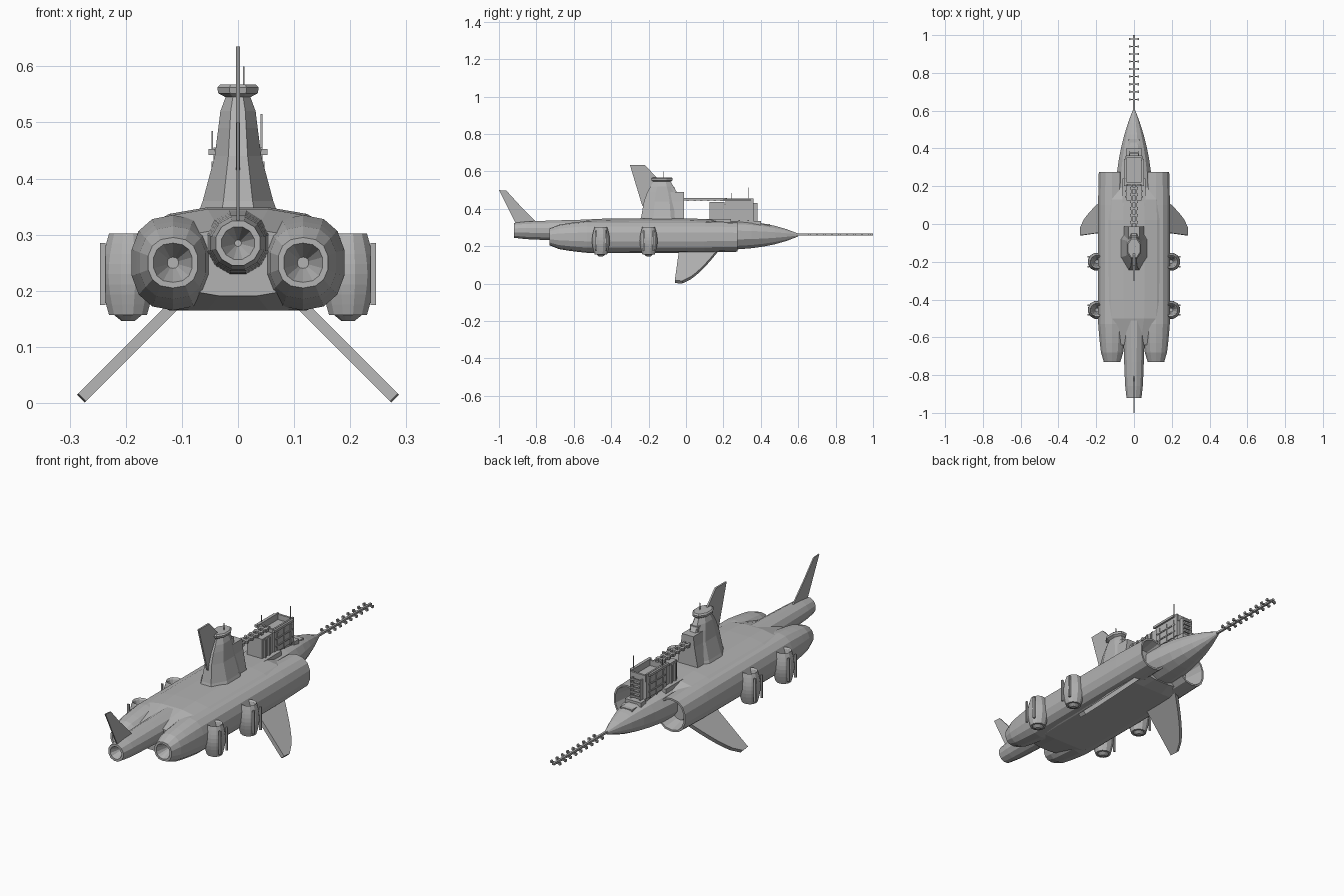
import bpy, bmesh
from math import sin, cos, pi, sqrt, copysign

cube = bpy.data.objects.get("Cube")
if cube:
    bpy.data.objects.remove(cube)

SIDES = (("left", 1), ("right", -1))
BELLY = .165
STEPS = [i / 8 for i in range(9)]


def material(name, level):
    colour = (level, level, level, 1)
    result = bpy.data.materials.new(name)
    result.use_nodes = True
    result.diffuse_color = colour
    result.node_tree.nodes["Principled BSDF"].inputs["Base Color"].default_value = colour
    return result


GREY = material("hull grey", .45)


def skin(name, loops):
    """Bridge equal-length point loops and cap both ends."""
    bm = bmesh.new()
    rows = [[bm.verts.new(point) for point in loop] for loop in loops]
    for lower, upper in zip(rows, rows[1:]):
        for i in range(len(lower)):
            bm.faces.new((lower[i - 1], lower[i], upper[i], upper[i - 1]))
    bm.faces.new(rows[0])
    bm.faces.new(rows[-1])
    bmesh.ops.recalc_face_normals(bm, faces=bm.faces)
    mesh = bpy.data.meshes.new(name)
    bm.to_mesh(mesh)
    bm.free()
    mesh.materials.append(GREY)
    bpy.context.collection.objects.link(bpy.data.objects.new(name, mesh))


def oval(wide, deep, sides, power=1):
    """Superellipse outline, squarer as the power drops."""
    angles = [2 * pi * (i + .5) / sides for i in range(sides)]
    return [(wide * copysign(abs(cos(a)) ** power, cos(a)),
             deep * copysign(abs(sin(a)) ** power, sin(a))) for a in angles]


def loft_along(name, rings, x=0, height=.25, sides=12, power=1):
    """Lengthwise body from (y, half width, half height), flattened at the belly."""
    skin(name, [[(x + u, y, max(height + v, BELLY)) for u, v in oval(wide, tall, sides, power)]
                for y, wide, tall in rings])


def loft_up(name, rings, x, y, sides):
    """Upright body from (z, half width, half depth)."""
    skin(name, [[(x + u, y + v, z) for u, v in oval(wide, deep, sides)]
                for z, wide, deep in rings])


def plate(name, profile, thick):
    """Upright blade from a (y, z) outline."""
    skin(name, [[(x, y, z) for y, z in profile] for x in (-thick / 2, thick / 2)])


def block(name, wide, along, up, x=0):
    """Box of a given width about x, spanning ranges in y and z."""
    start, end = along
    left, right = x - wide / 2, x + wide / 2
    skin(name, [[(left, start, z), (right, start, z), (right, end, z), (left, end, z)]
                for z in up])


def stud(name, wide, y, z, size, x=0):
    """Bar across x with a square section."""
    block(name, wide, (y - size / 2, y + size / 2), (z - size / 2, z + size / 2), x)


# central hull
loft_along("main_hull", [(y, .19 * scale, .1 * scale) for y, scale in
                         ((-.64, .6), (-.5, .97), (-.4, 1), (.02, 1), (.13, .96), (.2, .75))],
           sides=16, power=.75)

# side engines with hollow nozzle and intake
for side, s in SIDES:
    nozzle = [(-.66, .01, .01), (-.73, .035, .035)]
    shell = [(-.73 + .2 * t, .045 + .03 * sqrt(t), .045 + .04 * sqrt(t)) for t in STEPS[::2]]
    intake = [(y, wide, wide * 1.1) for y, wide in
              ((.1, .076), (.275, .072), (.275, .064), (.2, .05), (.13, .035))]
    loft_along(side + "_engine", nozzle + shell + intake, x=s * .116, sides=14, power=.85)

# central nozzle tube
tube = [(-.86, .006)] + [(-.92, .03)] + [(-.92 + .5 * t, .041 + .021 * sqrt(t)) for t in STEPS]
loft_along("center_tube", [(y, r, r) for y, r in tube], height=.285)

# nose fuselage
loft_along("nose", [(.1 + .5 * t, .008 + .094 * (1 - t ** 2.2), .008 + .074 * (1 - t ** 3))
                    for t in STEPS], height=.26, power=.9)

# nose probe with cross bars
block("probe_rod", wide=.01, along=(.58, 1), up=(.257, .267))
for i in range(9):
    y = .66 + i * .04
    stud("probe_bar", wide=.048, y=y, z=.262, size=.006)
    for side, s in SIDES:
        stud(side + "_bar_tip", wide=.008, y=y, z=.262, size=.011, x=s * .022)

# blade fins
plate("end_fin", [(-1, .5), (-.96, .497), (-.89, .42), (-.8, .33), (-.91, .32)], thick=.006)
plate("tower_fin", [(-.3, .635), (-.22, .635), (-.15, .56), (-.17, .36), (-.235, .42)],
      thick=.008)

# lower wings, sloping outward with a swept curved edge
leading = [(-.06 + .025 * t, .01 + .18 * t) for t in STEPS[::-1]]
trailing = [(-.02 + .2 * t ** .7, .008 + .182 * t) for t in STEPS]
for side, s in SIDES:
    skin(side + "_wing", [[(s * (.288 - z + shift), y, z + shift) for y, z in leading + trailing]
                          for shift in (-.007, .007)])

# upright lift pods, hollow on top
barrel = [(.302 - .145 * t, .035 + .014 * sin(pi * t)) for t in STEPS]
pod = [(.22, .01), (.295, .029)] + barrel + [(.157, .026), (.146, .012)]
for side, s in SIDES:
    for place, y in (("fore", -.455), ("mid", -.2)):
        name = f"{side}_{place}_pod"
        loft_up(name, [(z, r, r) for z, r in pod], x=s * .196, y=y, sides=12)
        for offset in (-.026, .026):
            block(name + "_rib", wide=.01, along=(y + offset - .004, y + offset + .004),
                  up=(.175, .285), x=s * .241)

# command tower
loft_up("tower", [(.33, .08, .13), (.36, .068, .12), (.44, .045, .105), (.49, .038, .085),
                  (.52, .034, .066), (.545, .024, .05), (.552, .038, .06), (.562, .04, .062),
                  (.568, .034, .054)], x=0, y=-.128, sides=8)
skin("tower_rear_block", [[(-w, -.1, z), (w, -.1, z), (w, -.012, z), (-w, -.012, z)]
                          for z, w in ((.34, .055), (.44, .036), (.49, .03))])
block("tower_step", wide=.044, along=(-.1, -.06), up=(.47, .515))

# boom between tower and deckhouse
for side, s in SIDES:
    block(side + "_boom_rail", wide=.008, along=(-.02, .22), up=(.445, .457), x=s * .012)
for i in range(6):
    stud("boom_stud", wide=.044, y=.01 + i * .036, z=.45, size=.014)

# deckhouse: front block and open-topped rear block
block("deckhouse_base", wide=.124, along=(.11, .24), up=(.3, .345))
block("deckhouse_front", wide=.08, along=(.125, .205), up=(.33, .437))
block("deckhouse_core", wide=.076, along=(.205, .36), up=(.3, .425))
for side, s in SIDES:
    block(side + "_deckhouse_wall", wide=.008, along=(.21, .36), up=(.34, .455), x=s * .04)
    block(side + "_roof_rail", wide=.012, along=(.2, .345), up=(.442, .453), x=s * .047)
    for y in (.14, .17, .23, .28, .33):
        block(side + "_deckhouse_rib", wide=.008, along=(y, y + .008), up=(.335, .43), x=s * .043)
    for z in (.365, .4):
        block(side + "_ledge", wide=.008, along=(.22, .345), up=(z, z + .006), x=s * .044)
for y in (.21, .352):
    block("deckhouse_cross_wall", wide=.08, along=(y, y + .01), up=(.42, .45))
for i in range(5):
    stud("ladder_rung", wide=.052, y=.378, z=.345 + i * .02, size=.008)
for side, s in SIDES:
    block(side + "_ladder_rail", wide=.005, along=(.36, .383), up=(.335, .43), x=s * .024)
block("nose_step", wide=.084, along=(.36, .4), up=(.29, .335))
block("nose_hatch", wide=.06, along=(.4, .45), up=(.28, .318))

# whip aerials
for name, x, y, up in (("tower_aerial", .01, -.12, (.56, .6)),
                       ("left_aerial", .042, .335, (.45, .515)),
                       ("right_aerial", -.046, .24, (.45, .485))):
    block(name, wide=.003, along=(y, y + .003), up=up, x=x)
